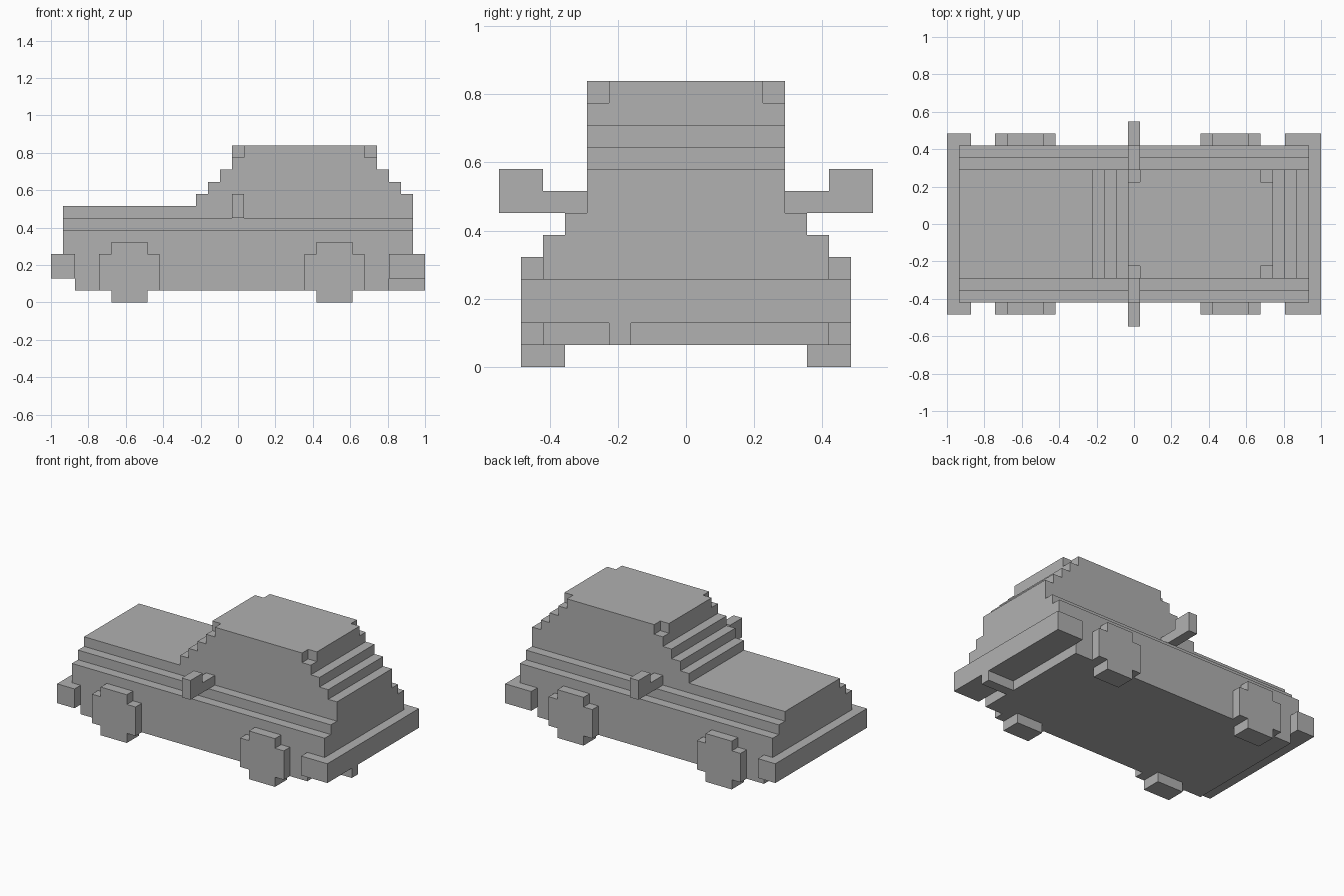
import bpy
import bmesh
from mathutils import Vector

cube = bpy.data.objects.get("Cube")
if cube:
    bpy.data.objects.remove(cube, do_unlink=True)

U = 2 / 31      # one block
MID = 15.5      # block column at the centre of the length

grey = bpy.data.materials.new("plain_grey")
grey.use_nodes = True
colour = (0.44, 0.44, 0.44, 1)
grey.diffuse_color = colour
grey.node_tree.nodes["Principled BSDF"].inputs["Base Color"].default_value = colour


def extrude(name, outline, axis, start, end):
    """Extrude a 2D outline, in blocks, along an axis."""
    place = {"x": lambda a, b: (start - MID, a, b),
             "y": lambda a, b: (a - MID, start, b),
             "z": lambda a, b: (a - MID, b, start)}[axis]
    bm = bmesh.new()
    face = bm.faces.new([bm.verts.new(Vector(place(a, b)) * U) for a, b in outline])
    new = bmesh.ops.extrude_face_region(bm, geom=[face])["geom"]
    shift = Vector([(end - start) * U if c == axis else 0 for c in "xyz"])
    bmesh.ops.translate(bm, vec=shift, verts=[v for v in new if isinstance(v, bmesh.types.BMVert)])
    bmesh.ops.recalc_face_normals(bm, faces=bm.faces)
    mesh = bpy.data.meshes.new(name)
    bm.to_mesh(mesh)
    bm.free()
    mesh.materials.append(grey)
    obj = bpy.data.objects.new(name, mesh)
    bpy.context.collection.objects.link(obj)
    return obj


def box(name, x, y, z):
    return extrude(name, [(x[0], y[0]), (x[1], y[0]), (x[1], y[1]), (x[0], y[1])], "z", *z)


def stairs(points):
    """Turn corner points into a blocky outline: level first, then upright."""
    out = [points[0]]
    for a, b in points[1:]:
        if a != out[-1][0] and b != out[-1][1]:
            out.append((a, out[-1][1]))
        out.append((a, b))
    return out


# Floor and stepped lower body
box("floor_pan", (2, 28), (-6.5, 6.5), (1, 2))
half = [(6.5, 2), (6.5, 6), (5.5, 6), (5.5, 7)]
extrude("lower_body", half + [(-a, b) for a, b in reversed(half)], "x", 1, 30)

# Bonnet and cabin share one stepped side profile
rise = stairs([(1, 7), (1, 8), (12, 9), (13, 10), (14, 11), (15, 12)])
fall = [(27, 12), (27, 11), (28, 11), (28, 10), (29, 10), (29, 9), (30, 9), (30, 7)]
extrude("bonnet_and_cabin", rise + fall, "y", -4.5, 4.5)

# Roof with a block missing at each corner
roof = [(15, -3.5), (16, -3.5), (16, -4.5), (26, -4.5), (26, -3.5), (27, -3.5)]
extrude("roof", roof + [(a, -b) for a, b in reversed(roof)], "z", 12, 13)

# Bumpers and exhaust
box("nose_bumper", (0, 2), (-7.5, 7.5), (2, 4))
box("tail_bumper", (28, 31), (-7.5, 7.5), (2, 4))
box("exhaust_pipe", (28, 31), (-3.5, -2.5), (1, 2))

# Wheels and wing mirrors on both sides
wheel = [(-1.5, 0), (1.5, 0), (1.5, 1), (2.5, 1), (2.5, 4), (1.5, 4),
         (1.5, 5), (-1.5, 5), (-1.5, 4), (-2.5, 4), (-2.5, 1), (-1.5, 1)]
mirror = [(4.5, 7), (8.5, 7), (8.5, 9), (6.5, 9), (6.5, 8), (4.5, 8)]
for side, s in (("right", -1), ("left", 1)):
    for end, cx in (("nose", 6.5), ("tail", 23.5)):
        extrude(f"{end}_wheel_{side}", [(cx + a, b) for a, b in wheel], "y", 5.5 * s, 7.5 * s)
    extrude(f"wing_mirror_{side}", [(a * s, b) for a, b in mirror], "x", 15, 16)
